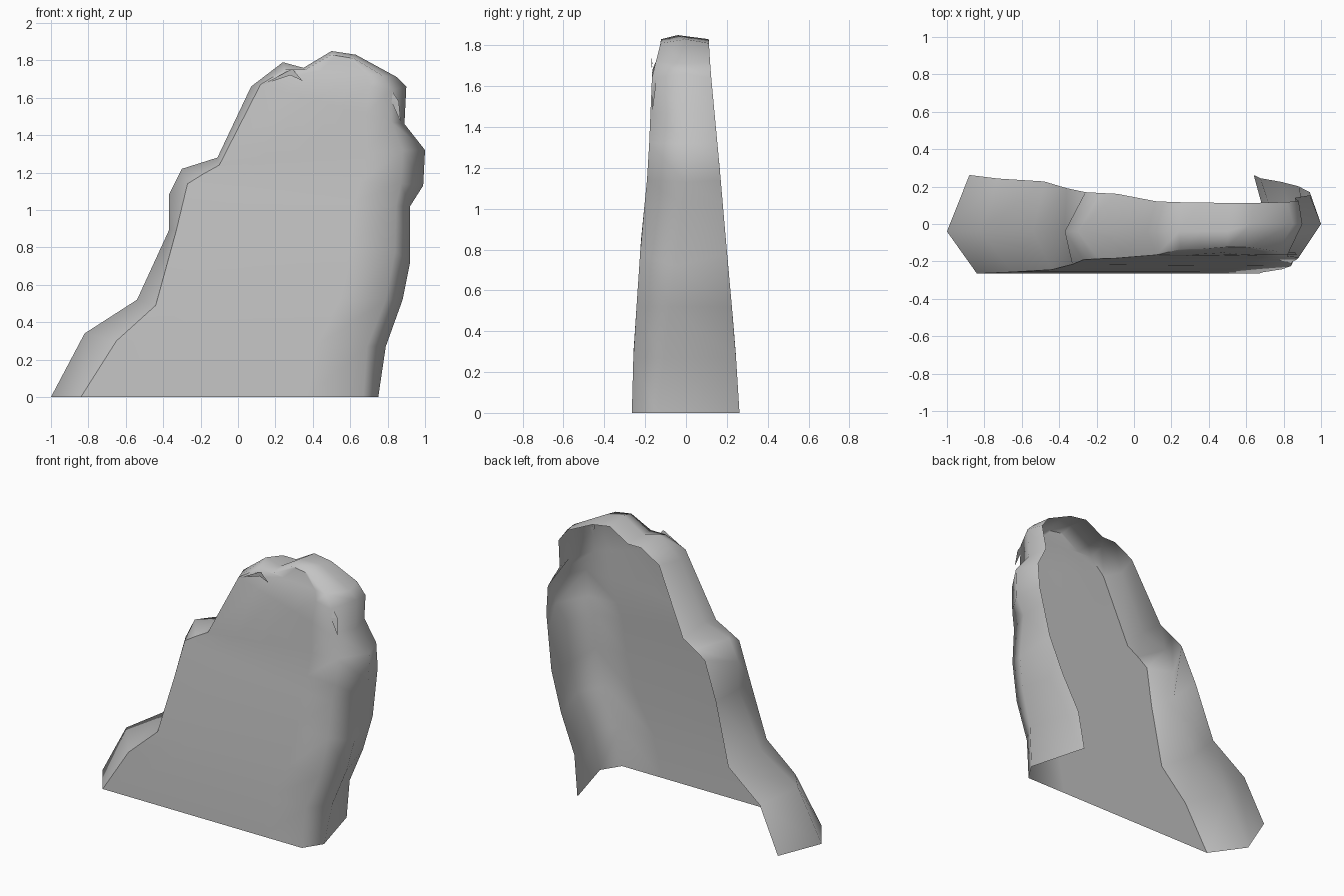
import bpy
import bmesh
from mathutils import Vector

default_cube = bpy.data.objects.get("Cube")
if default_cube:
    bpy.data.objects.remove(default_cube, do_unlink=True)

# One plain stone colour
stone = bpy.data.materials.new("grey_stone")
stone.use_nodes = True
colour = (0.55, 0.55, 0.55, 1)
stone.diffuse_color = colour
shader = next(n for n in stone.node_tree.nodes if n.type == 'BSDF_PRINCIPLED')
shader.inputs["Base Color"].default_value = colour
shader.inputs["Roughness"].default_value = 0.8


def interpolate(curve, z):
    """Piecewise linear depth for a height."""
    for (z0, y0), (z1, y1) in zip(curve, curve[1:]):
        if z <= z1:
            return y0 + (y1 - y0) * (z - z0) / (z1 - z0)
    return curve[-1][1]


def finish(name, bm):
    mesh = bpy.data.meshes.new(name)
    bm.to_mesh(mesh)
    bm.free()
    mesh.materials.append(stone)
    obj = bpy.data.objects.new(name, mesh)
    bpy.context.scene.collection.objects.link(obj)
    return obj


# Depth of the front and back rims by height
FRONT = [(0, -.265), (.3, -.257), (.85, -.22), (1.2, -.185), (1.68, -.165), (1.76, -.13), (1.85, -.12)]
BACK = [(0, .262), (.35, .24), (.85, .195), (1.2, .165), (1.68, .12), (1.85, .11)]

# Rim stations, bottom to top: front x, rim z, ridge x, ridge z, back x
LEFT = [
    (-.84, 0, -1, 0, -.88),
    (-.65, .3, -.82, .34, -.73),
    (-.44, .49, -.54, .52, -.48),
    (-.33, .89, -.37, .89, -.36),
    (-.27, 1.14, -.37, 1.08, -.26),
    (-.19, 1.19, -.30, 1.22, -.18),
    (-.10, 1.24, -.11, 1.28, -.09),
    (.12, 1.67, .07, 1.66, .12),
    (.25, 1.75, .24, 1.79, .26),
    (.36, 1.75, .35, 1.76, .36),
    (.50, 1.83, .50, 1.85, .50),
]
RIGHT = [
    (.67, 0, .75, 0, .64),
    (.69, .27, .79, .27, .675),
    (.79, .52, .88, .52, .79),
    (.84, .78, .92, .72, .88),
    (.845, 1.02, .92, 1.02, .92),
    (.87, 1.14, .99, 1.13, .94),
    (.88, 1.32, 1, 1.32, .94),
    (.82, 1.47, .89, 1.46, .86),
    (.82, 1.64, .90, 1.66, .88),
    (.77, 1.72, .85, 1.71, .82),
    (.62, 1.81, .63, 1.83, .63),
]

bm = bmesh.new()


def station(row, side):
    fx, z, rx, rz, bx = row
    ridge_y = -.04 if side < 0 else min(0, -.14 + .12 * rz)
    points = ((fx, interpolate(FRONT, z), z), (rx, ridge_y, rz), (bx, interpolate(BACK, z), z))
    return [bm.verts.new(p) for p in points]


left = [station(row, -1) for row in LEFT]
right = [station(row, 1) for row in RIGHT]

# Wrapping flank: up the long slope, over the summit, down the steep side
rim = left + right[::-1]
for a, b in zip(rim, rim[1:]):
    for i in range(2):
        bm.faces.new((a[i], b[i], b[i + 1], a[i + 1]))

# Broad front wall, spanned from rim to rim
COLUMNS = 5
wall = []
for a, b in zip(left, right):
    start, end = a[0].co, b[0].co
    inner = []
    for i in range(1, COLUMNS):
        p = start.lerp(end, i / COLUMNS)
        p.y = interpolate(FRONT, p.z)
        inner.append(bm.verts.new(p))
    wall.append([a[0]] + inner + [b[0]])
for low, high in zip(wall, wall[1:]):
    for i in range(COLUMNS):
        bm.faces.new((low[i], low[i + 1], high[i + 1], high[i]))

for face in bm.faces:
    face.smooth = True

# Crisp seam along the sloping side only
for a, b in zip(left[:9], left[1:9]):
    bm.edges.get((a[0], b[0])).smooth = False
finish("cliff_shell", bm)


# Small broken lips near the summit
def lip(name, points):
    part = bmesh.new()
    part.faces.new([part.verts.new(Vector(p)) for p in points])
    bmesh.ops.triangulate(part, faces=part.faces[:])
    return finish(name, part)


lip("summit_lip", [(.13, -.167, 1.67), (.28, -.167, 1.72), (.345, -.162, 1.69), (.29, -.17, 1.755)])
lip("side_lip", [(.79, -.15, 1.69), (.82, -.166, 1.58), (.87, -.165, 1.47), (.86, -.15, 1.58)])
